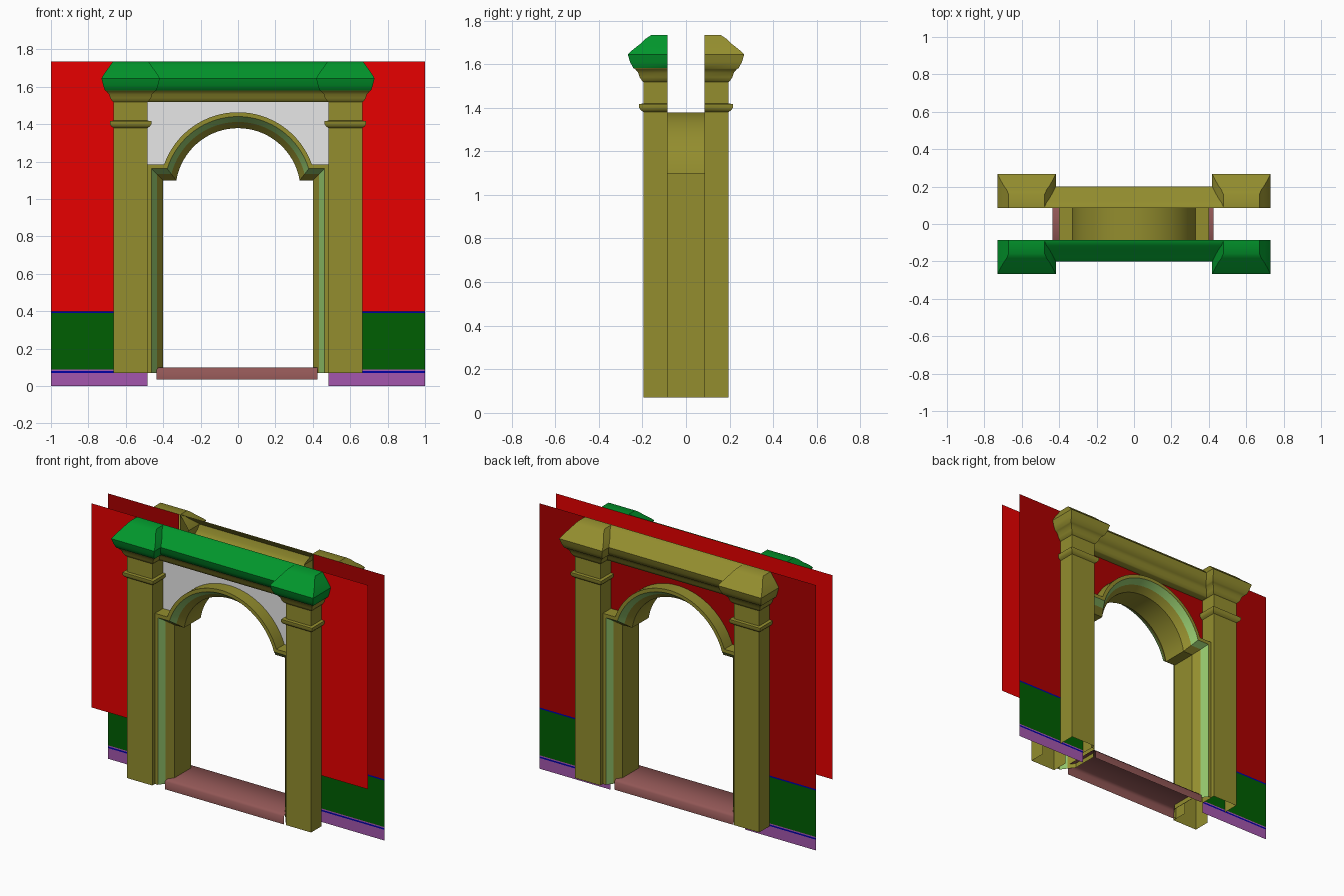
import bpy
import math

cube = bpy.data.objects.get("Cube")
if cube:
    bpy.data.objects.remove(cube, do_unlink=True)


def material(name, *rgb):
    """Flat material from display values, stored as linear."""
    linear = [((c / 255 + 0.055) / 1.055) ** 2.4 if c > 10 else c / 255 / 12.92 for c in rgb]
    m = bpy.data.materials.new(name)
    m.use_nodes = True
    m.diffuse_color = (*linear, 1)
    m.node_tree.nodes["Principled BSDF"].inputs["Base Color"].default_value = (*linear, 1)
    return m


olive = material("olive stone", 147, 141, 46)
pale = material("pale green trim", 144, 194, 106)
green = material("cornice green", 2, 150, 44)
red = material("front wall red", 231, 0, 0)
dark_red = material("back wall dark red", 172, 0, 0)
dark_green = material("dado dark green", 0, 94, 2)
blue = material("line blue", 0, 0, 165)
purple = material("skirting purple", 164, 86, 174)
grey = material("spandrel grey", 231, 231, 231)
brown = material("threshold brown", 146, 87, 86)

WALL = 0.085      # distance of each wall sheet from the middle
BASE = 0.07       # foot of columns and jambs
SPRING = 1.10     # underside of the arch imposts
CENTRE = 1.045    # height of the arch centre
RADIUS = 0.334
TRIM = 0.085      # width of the arch moulding
JAMB = 0.40       # half width of the opening
LINTEL = 1.518
TOP = 1.734


def build(name, verts, faces, mats, rule=None, flip=False, smooth=None):
    me = bpy.data.meshes.new(name)
    me.from_pydata(verts, [], [f[::-1] if flip else f for f in faces])
    for m in mats:
        me.materials.append(m)
    if rule:
        for i, p in enumerate(me.polygons):
            p.material_index = rule(i, p)
    ob = bpy.data.objects.new(name, me)
    bpy.context.collection.objects.link(ob)
    if smooth:
        bpy.ops.object.select_all(action="DESELECT")
        ob.select_set(True)
        bpy.context.view_layer.objects.active = ob
        bpy.ops.object.shade_smooth_by_angle(angle=math.radians(smooth))


def grid(rows, cols):
    return [(r * cols + c, r * cols + c + 1, (r + 1) * cols + c + 1, (r + 1) * cols + c)
            for r in range(rows - 1) for c in range(cols - 1)]


def plate(name, x0, x1, z0, z1, side, mat):
    y = side * WALL
    build(name, [(x0, y, z0), (x1, y, z0), (x1, y, z1), (x0, y, z1)],
          [(0, 1, 2, 3)], [mat], flip=side > 0)


def loft(name, x0, x1, depth, levels, side, capped_below=False):
    """Moulded three-sided shell against a wall; levels are (z, dx, dy)."""
    verts = []
    for z, dx, dy in levels:
        front = side * (depth + dy)
        verts += [(x0 - dx, side * WALL, z), (x0 - dx, front, z),
                  (x1 + dx, front, z), (x1 + dx, side * WALL, z)]
    n = len(verts)
    faces = grid(len(levels), 4) + [(n - 4, n - 3, n - 2, n - 1)]
    if capped_below:
        faces.append((3, 2, 1, 0))
    upper = green if side < 0 else olive
    build(name, verts, faces, [olive, upper],
          lambda i, p: int(p.center.z > 1.578), flip=side > 0, smooth=40)


def arch_path(t):
    """Right jamb, impost, arc, impost and left jamb, offset outward by t."""
    r, z = RADIUS + t, SPRING + t
    start = math.asin((z - CENTRE) / r)
    steps = 32
    angles = [start + (math.pi - 2 * start) * i / steps for i in range(steps + 1)]
    arc = [(r * math.cos(a), CENTRE + r * math.sin(a)) for a in angles]
    leg = [(JAMB + t, BASE), (JAMB + t, z)]
    return leg + arc + [(-x, z) for x, z in leg[::-1]]


# Arch moulding and reveal: one splayed profile swept round the opening
half = [(TRIM, -WALL), (TRIM, -0.168), (0.062, -0.168), (0.033, -0.128), (0, -WALL)]
profile = half + [(t, -y) for t, y in half[::-1]]
paths = [arch_path(t) for t, y in profile]
count = len(paths[0])
verts = [(x, y, z) for (t, y), path in zip(profile, paths) for x, z in path]
bands = (2, len(profile) - 4)
build("arch_surround", verts, grid(len(profile), count), [olive, pale],
      lambda i, p: int(i // (count - 1) in bands), smooth=25)

# Moulding shared by capitals and lintels: (z, dx, dy)
cornice = [(LINTEL, 0, 0), (1.522, 0.006, 0.006), (1.54, 0.018, 0.018),
           (1.56, 0.024, 0.024), (1.575, 0.038, 0.036), (1.581, 0.047, 0.046),
           (1.61, 0.056, 0.062), (1.645, 0.065, 0.072), (1.662, 0.056, 0.054),
           (1.695, 0.033, 0.012), (1.718, 0.016, -0.012), (TOP, 0.005, -0.037)]
shaft = [(BASE, 0, 0), (1.38, 0, 0), (1.388, 0.012, 0.012), (1.4, 0.02, 0.02),
         (1.417, 0.02, 0.02), (1.419, 0, 0)]

for side, where in ((-1, "front"), (1, "back")):
    # Columns and lintel
    for x0, x1, hand in ((-0.665, -0.483, "right"), (0.483, 0.665, "left")):
        loft(f"{where}_{hand}_column", x0, x1, 0.195, shaft + cornice, side)
    loft(f"{where}_lintel", -0.48, 0.48, 0.128,
         [(z, 0, dy) for z, dx, dy in cornice], side, True)

    # Spandrel sheet between arch and lintel
    edge = arch_path(TRIM)[1:-1]
    rows = [(x, side * WALL, z) for x, z in edge] + [(x, side * WALL, LINTEL) for x, z in edge]
    build(f"{where}_spandrel", rows, grid(2, len(edge)),
          [grey if side < 0 else dark_red], flip=side < 0)

    # Wall panels either side of the opening
    inner = JAMB + TRIM
    for x0, x1, hand in ((-1, -inner, "right"), (inner, 1, "left")):
        plate(f"{where}_{hand}_wall", x0, x1, 0.4, TOP, side, red if side < 0 else dark_red)
        if side > 0:
            stripes = [("skirting", 0, 0.07, purple), ("lower_line", 0.07, 0.08, blue),
                       ("skirting_edge", 0.08, 0.088, purple),
                       ("dado", 0.088, 0.391, dark_green), ("upper_line", 0.391, 0.4, blue)]
            for part, z0, z1, mat in stripes:
                plate(f"{where}_{hand}_{part}", x0, x1, z0, z1, side, mat)

# Front wall continues behind its lintel
plate("front_upper_wall", -JAMB - TRIM, JAMB + TRIM, LINTEL, TOP, -1, red)

# Threshold: an open channel with softened upper edges
section = [(-0.133, 0.035), (-0.133, 0.085), (-0.118, 0.1),
           (0.118, 0.1), (0.133, 0.085), (0.133, 0.035)]
verts = [(x, y, z) for x in (0.425, -0.435) for y, z in section]
build("threshold", verts, grid(2, len(section)), [brown], flip=True, smooth=60)
